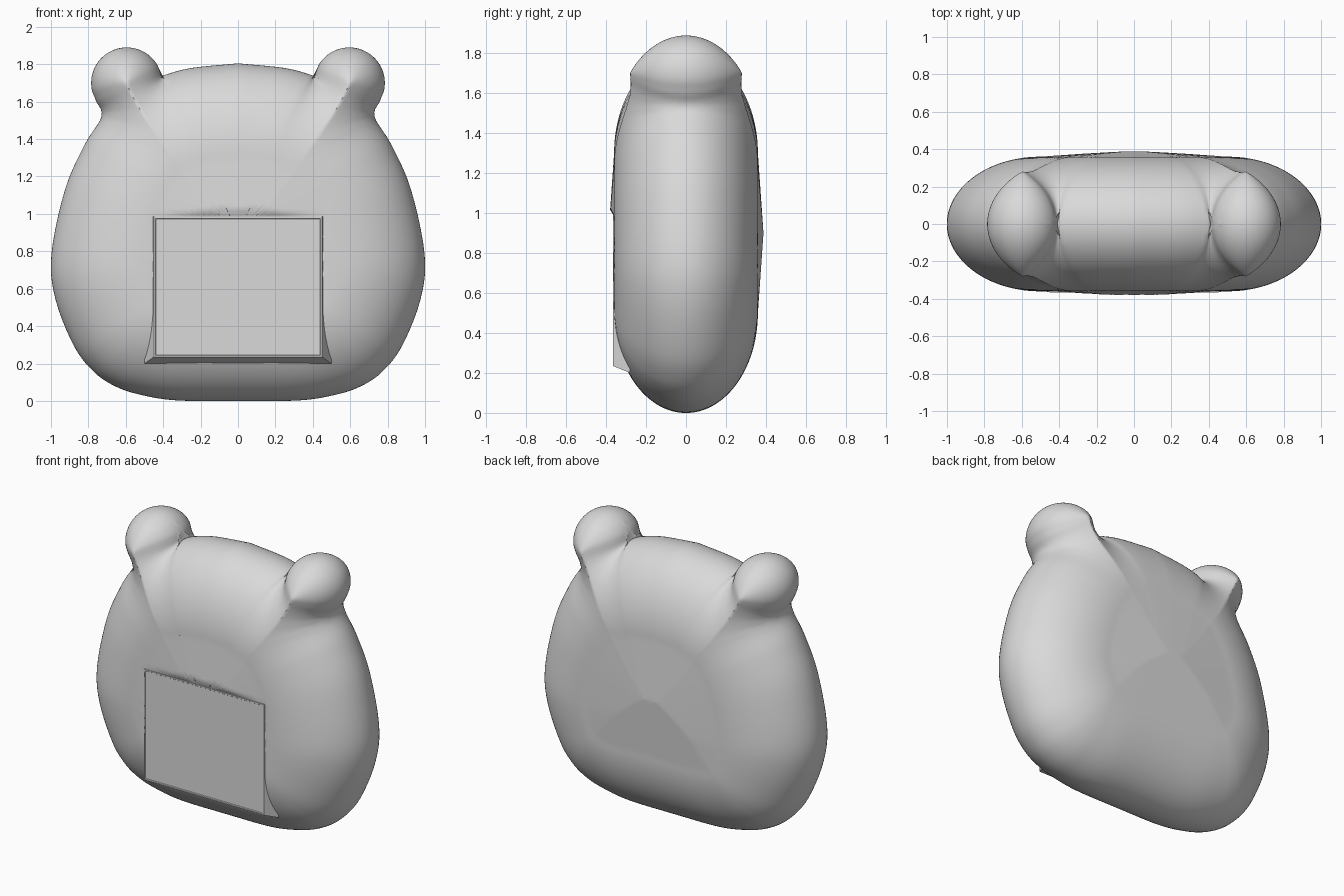
import bpy, bmesh, math
from mathutils import Vector, kdtree

cube = bpy.data.objects.get("Cube")
if cube:
    bpy.data.objects.remove(cube, do_unlink=True)

GREY = (0.7, 0.7, 0.7, 1)
grey = bpy.data.materials.new("plain grey")
grey.use_nodes = True
grey.diffuse_color = GREY
grey.node_tree.nodes["Principled BSDF"].inputs["Base Color"].default_value = GREY

CENTRE = Vector((0, 0.9))
RINGS = 60


def make_object(name, bm):
    bmesh.ops.recalc_face_normals(bm, faces=bm.faces)
    mesh = bpy.data.meshes.new(name)
    bm.to_mesh(mesh)
    bm.free()
    mesh.materials.append(grey)
    obj = bpy.data.objects.new(name, mesh)
    bpy.context.collection.objects.link(obj)
    return obj


def spline(points, steps):
    """Catmull-Rom curve through the points."""
    pts = [points[0] * 2 - points[1]] + points + [points[-1] * 2 - points[-2]]
    out = []
    for a, b, c, d in zip(pts, pts[1:], pts[2:], pts[3:]):
        for i in range(steps):
            t = i / steps
            out.append(0.5 * (2 * b + (c - a) * t + (2 * a - 5 * b + 4 * c - d) * t ** 2
                              + (3 * b - a - 3 * c + d) * t ** 3))
    return out + [points[-1]]


# Half silhouette: flank, round ear, crown
flank = [Vector(p) for p in ((0, 0), (.33, .003), (.53, .035), (.66, .08), (.77, .155),
                             (.875, .29), (.975, .54), (.998, .78), (.925, 1.13),
                             (.82, 1.37), (.73, 1.52))]
ear = [Vector((.595 + .19 * math.cos(a), 1.70 + .19 * math.sin(a)))
       for a in (math.radians(d) for d in range(-30, 171, 20))]
crown = [Vector(p) for p in ((.395, 1.742), (.25, 1.78), (0, 1.805))]
half = spline(flank + ear + crown, 5)
outline = half + [Vector((-p.x, p.y)) for p in reversed(half[1:-1])]

# Dense samples of the outline for edge distances
samples = [a.lerp(b, i / 12) for a, b in zip(outline, outline[1:] + outline[:1]) for i in range(12)]
tree = kdtree.KDTree(len(samples))
for i, p in enumerate(samples):
    tree.insert((p.x, p.y, 0), i)
tree.balance()


def depth(p, side):
    """Pillow thickness from the distance to the silhouette, pressed in at the panel."""
    d = tree.find((p.x, p.y, 0))[2]
    r = min(d / 0.5, 1)
    y = 0.36 * math.sqrt(1 - (1 - r) ** 2) + max(d - 0.5, 0) * 0.07
    if side < 0:
        y = min(y, 0.358 + 0.7 * max(abs(p.x) - 0.45, p.y - 0.985, 0))
    return side * y


# Inflated body with ears
bm = bmesh.new()
rim = [bm.verts.new((p.x, 0, p.y)) for p in outline]
n = len(rim)
for side in (-1, 1):
    outer = rim
    for k in range(1, RINGS):
        f = 1 - (k / RINGS) ** 2
        ring = []
        for p in outline:
            q = CENTRE.lerp(p, f)
            ring.append(bm.verts.new((q.x, depth(q, side), q.y)))
        for i in range(n):
            j = (i + 1) % n
            bm.faces.new((outer[i], outer[j], ring[j], ring[i]))
        outer = ring
    tip = bm.verts.new((0, depth(CENTRE, side), CENTRE.y))
    for i in range(n):
        bm.faces.new((outer[i], outer[(i + 1) % n], tip))
body = make_object("body", bm)
bpy.context.view_layer.objects.active = body
body.select_set(True)
bpy.ops.object.shade_smooth_by_angle(angle=math.radians(40))

# Flat front panel with a flared foot and a fine border groove
bm = bmesh.new()
loops = [[bm.verts.new((x, y, z)) for x, z in ((-w, low), (w, low), (w, .985), (-w, .985))]
         for w, low, y in ((.45, .235, -.366), (.5, .2, -.28))]
face = bm.faces.new(loops[0])
bm.faces.new(reversed(loops[1]))
for i in range(4):
    j = (i + 1) % 4
    bm.faces.new((loops[0][j], loops[0][i], loops[1][i], loops[1][j]))
bm.normal_update()
bmesh.ops.inset_individual(bm, faces=[face], thickness=.012)
bmesh.ops.inset_individual(bm, faces=[face], thickness=.004, depth=-.004)
make_object("front_panel", bm)
